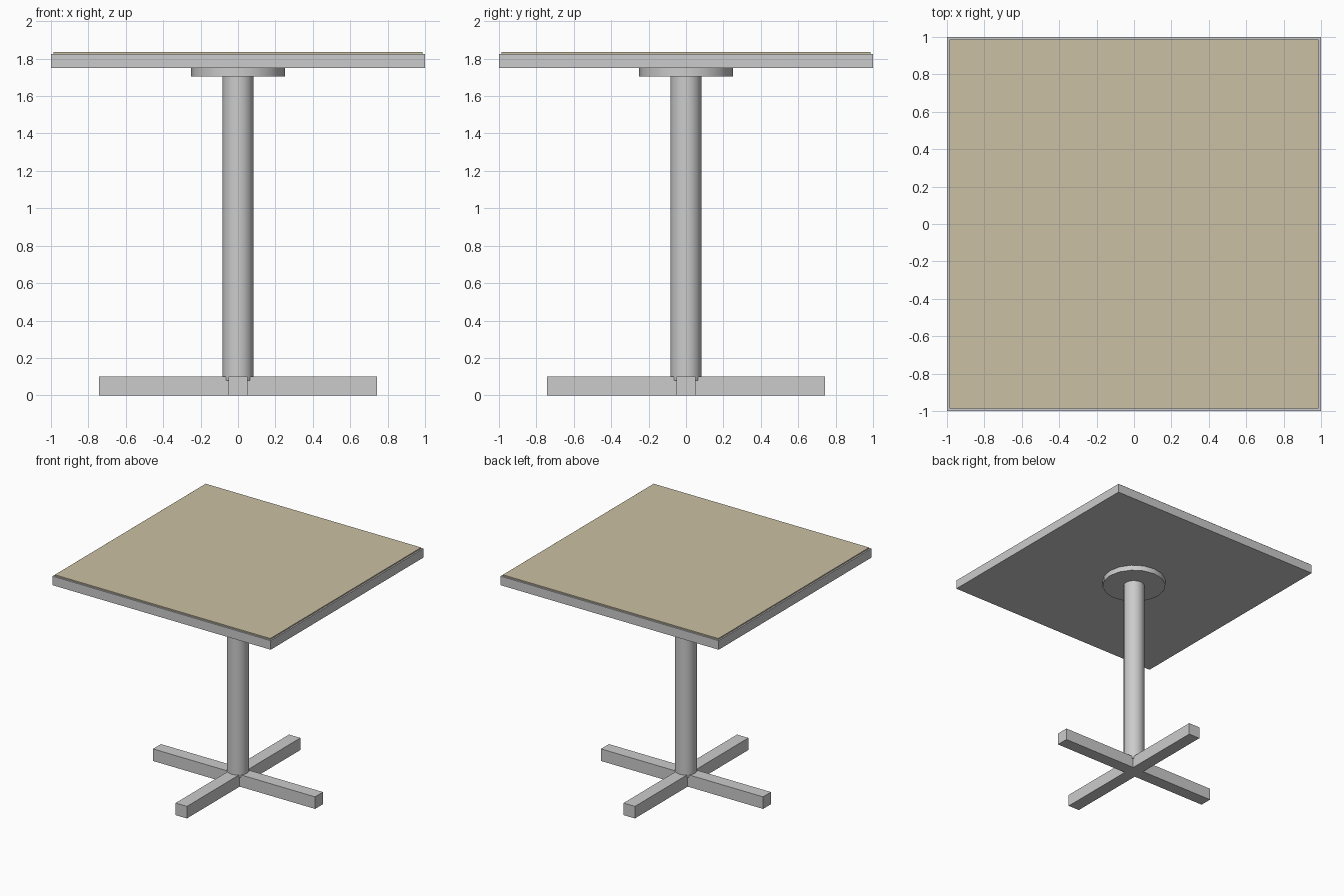
import bpy
import math

if "Cube" in bpy.data.objects:
    bpy.data.objects.remove(bpy.data.objects["Cube"])


def box(name, size, z0, z1):
    bpy.ops.mesh.primitive_cube_add(size=1, location=(0, 0, (z0 + z1) / 2))
    ob = bpy.context.object
    ob.name = name
    ob.scale = (size[0], size[1], z1 - z0)
    bpy.ops.object.transform_apply(location=False, rotation=False, scale=True)
    return ob


def cylinder(name, radius, z0, z1, sides):
    bpy.ops.mesh.primitive_cylinder_add(vertices=sides, radius=radius, depth=z1 - z0,
                                        location=(0, 0, (z0 + z1) / 2))
    ob = bpy.context.object
    ob.name = name
    bpy.ops.object.shade_smooth_by_angle(angle=math.radians(35))
    return ob


# Crossed floor beams
box("base_beam_x", (1.486, 0.104), 0, 0.1)
box("base_beam_y", (0.104, 1.486), 0, 0.1)

# Column and the round plate that carries the top
cylinder("column", 0.083, 0.08, 1.72, 16)
cylinder("mounting_plate", 0.25, 1.705, 1.755, 16)

# Square top with a thin coloured surface panel
box("table_top", (2, 2), 1.75, 1.825)
panel = box("top_panel", (1.975, 1.975), 1.815, 1.835)
mat = bpy.data.materials.new("beige_laminate")
mat.diffuse_color = (0.60, 0.53, 0.37, 1)
mat.use_nodes = True
mat.node_tree.nodes["Principled BSDF"].inputs["Base Color"].default_value = mat.diffuse_color
panel.data.materials.append(mat)
